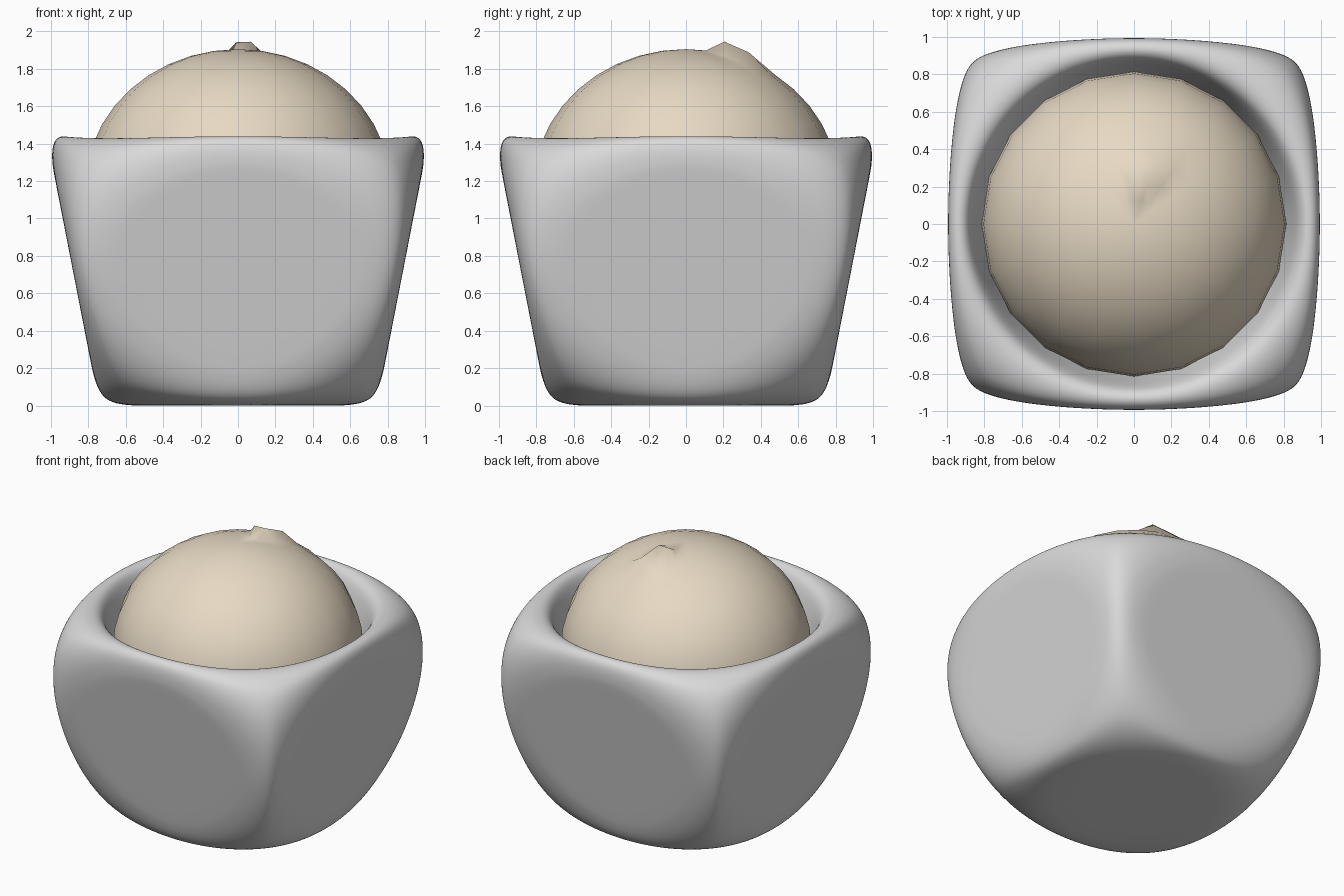
import bpy, bmesh, math
from mathutils import Vector

if "Cube" in bpy.data.objects:
    bpy.data.objects.remove(bpy.data.objects["Cube"])


def material(name, rgb):
    m = bpy.data.materials.new(name)
    m.diffuse_color = (*rgb, 1)
    m.use_nodes = True
    m.node_tree.nodes["Principled BSDF"].inputs["Base Color"].default_value = m.diffuse_color
    return m


def make_object(name, bm, mat):
    bmesh.ops.recalc_face_normals(bm, faces=bm.faces[:])
    for f in bm.faces:
        f.smooth = True
    me = bpy.data.meshes.new(name)
    bm.to_mesh(me)
    bm.free()
    me.materials.append(mat)
    ob = bpy.data.objects.new(name, me)
    bpy.context.collection.objects.link(ob)
    return ob


grey = material("pot grey", (0.7, 0.7, 0.7))
cream = material("cream", (0.8, 0.7, 0.55))

# Pot: cube whose faces carry flat octagonal discs, tapered and subdivided
HEIGHT, TOP, BOTTOM, DISC, INNER, CORNER = 1.456, 1.026, 0.742, 0.86, 0.78, 0.92
bm = bmesh.new()
bmesh.ops.create_cube(bm, size=2)
for e in bm.edges[:]:
    bmesh.utils.edge_split(e, e.verts[0], 0.5)
sides = bm.faces[:]


def ring(faces, radius, rim_radius):
    bmesh.ops.inset_individual(bm, faces=faces, thickness=0.05)
    for f in faces:
        n = Vector([round(c) for c in f.normal])
        for v in f.verts:
            d = v.co - n * v.co.dot(n)
            v.co = n + d.normalized() * (rim_radius if n.z > 0.5 else radius)


ring(sides, DISC, 0.955)
top = max(sides, key=lambda f: f.calc_center_median().z)
ring([f for f in sides if f is not top], INNER, INNER)
for v in bm.verts:
    if min(abs(c) for c in v.co) > 0.95:
        v.co *= CORNER

# Hollow inside of the pot
for depth, scale in ((0.28, 0.985), (1.3, 0.9), (0.15, 0.7)):
    top = bmesh.ops.extrude_discrete_faces(bm, faces=[top])["faces"][0]
    for v in top.verts:
        v.co = Vector((v.co.x * scale, v.co.y * scale, v.co.z - depth))
for v in bm.verts:
    t = (v.co.z + 1) / 2
    s = BOTTOM + (TOP - BOTTOM) * t
    v.co = Vector((v.co.x * s, v.co.y * s, HEIGHT * t))
pot = make_object("pot", bm, grey)
sub = pot.modifiers.new("smooth", "SUBSURF")
sub.levels = sub.render_levels = 4

# Cream ball with a small pulled tip
bm = bmesh.new()
bmesh.ops.create_uvsphere(bm, u_segments=20, v_segments=20, radius=1)
for v in bm.verts:
    v.co = Vector((v.co.x * 0.815, v.co.y * 0.815, 1.172 + v.co.z * 0.733))


def pull(row, degrees, target):
    p, a = math.radians(row * 9), math.radians(degrees)
    at = Vector((0.815 * math.sin(p) * math.cos(a), 0.815 * math.sin(p) * math.sin(a),
                 1.172 + 0.733 * math.cos(p)))
    min(bm.verts, key=lambda v: (v.co - at).length).co = target


pull(2, 90, (-0.01, 0.205, 1.942))
pull(2, 72, (0.07, 0.205, 1.945))
pull(3, 72, (0.12, 0.335, 1.888))
make_object("cream_ball", bm, cream)
